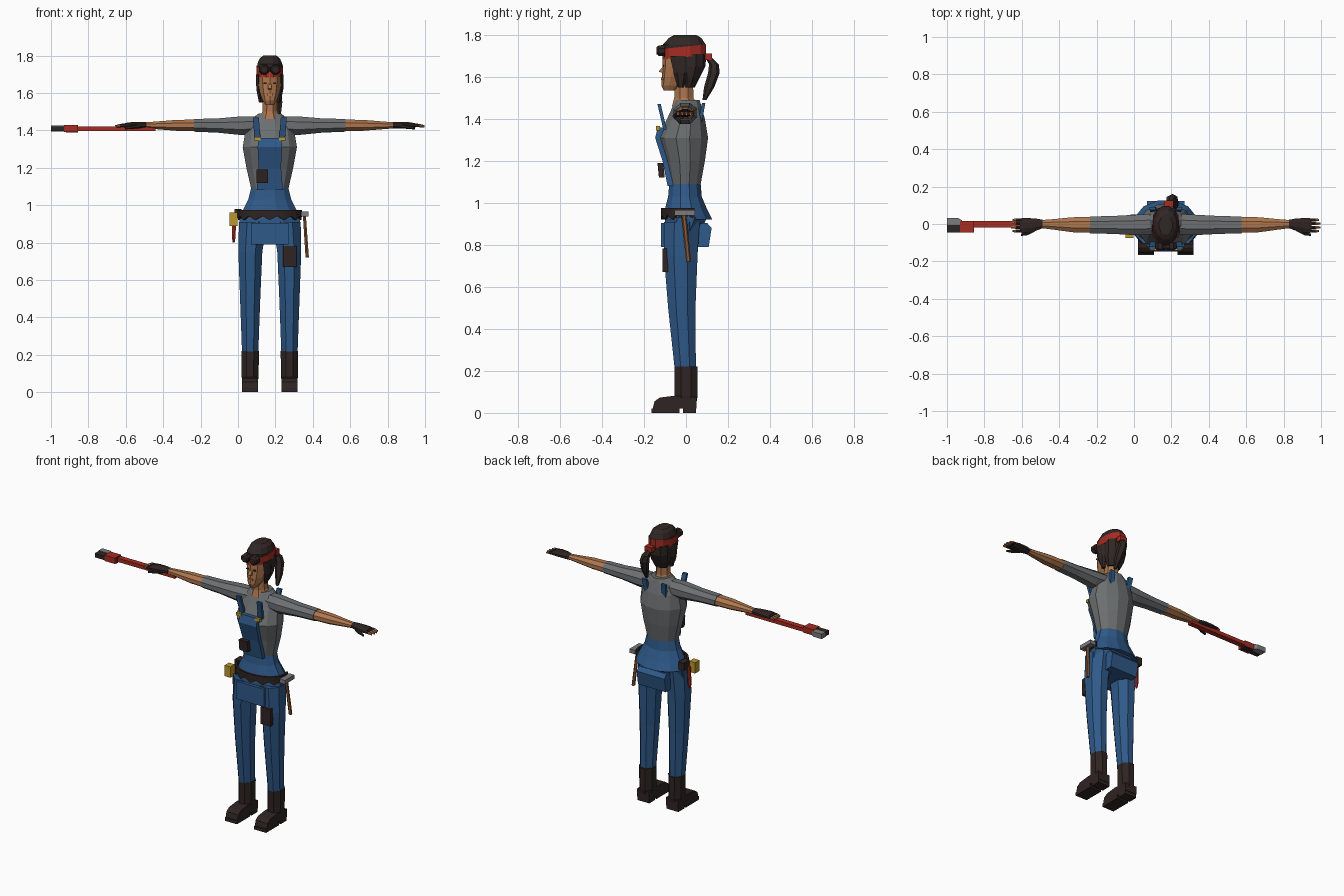
import bpy, bmesh, math

if "Cube" in bpy.data.objects:
    bpy.data.objects.remove(bpy.data.objects["Cube"], do_unlink=True)

CX = 0.17  # body midline; the long tool pushes the figure off centre


def material(name, colour):
    m = bpy.data.materials.new(name)
    m.use_nodes = True
    m.diffuse_color = (*colour, 1)
    m.node_tree.nodes["Principled BSDF"].inputs["Base Color"].default_value = (*colour, 1)
    return m


blue = material("denim blue", (.028, .1, .25))
grey = material("shirt grey", (.15, .16, .165))
skin = material("skin", (.42, .18, .075))
dark = material("dark leather", (.028, .018, .016))
hair = material("dark hair", (.03, .02, .018))
red = material("red", (.38, .025, .016))
yellow = material("yellow", (.5, .3, .025))
metal = material("steel", (.2, .2, .21))
wood = material("wood", (.25, .1, .04))


def make(name, verts, faces, mats, rule=None):
    """Mesh object from parts; rule(face centre) picks the second material."""
    me = bpy.data.meshes.new(name)
    bm = bmesh.new()
    vs = [bm.verts.new((x + CX, y, z)) for x, y, z in verts]
    for f in faces:
        bm.faces.new([vs[i] for i in f])
    bmesh.ops.recalc_face_normals(bm, faces=bm.faces)
    for f in bm.faces:
        if rule and rule(f.calc_center_median()):
            f.material_index = 1
    bm.to_mesh(me)
    bm.free()
    for m in mats:
        me.materials.append(m)
    ob = bpy.data.objects.new(name, me)
    bpy.context.collection.objects.link(ob)
    return ob


def bridge(name, axis, loops, mats, rule=None):
    """Join outlines placed along an axis and cap both ends."""
    place = {"x": lambda t, a, b: (t, a, b),
             "y": lambda t, a, b: (a, t, b),
             "z": lambda t, a, b: (a, b, t)}[axis]
    n = len(loops[0][1])
    verts = [place(t, a, b) for t, outline in loops for a, b in outline]
    faces = [list(range(n)), list(range(len(verts) - n, len(verts)))]
    for k in range(len(loops) - 1):
        for i in range(n):
            j = (i + 1) % n
            faces.append((k * n + i, k * n + j, k * n + n + j, k * n + n + i))
    return make(name, verts, faces, mats, rule)


def loft(name, axis, rings, mats, n=8, rule=None):
    """Rings are (position, centre a, centre b, radius a, radius b), flat sides outward."""
    grow = 1 / math.cos(math.pi / n)
    angles = [(i + .5) * math.tau / n for i in range(n)]
    loops = [(t, [(a + ra * grow * math.cos(w), b + rb * grow * math.sin(w)) for w in angles])
             for t, a, b, ra, rb in rings]
    return bridge(name, axis, loops, mats, rule)


def prism(name, axis, outline, lo, hi, mat):
    return bridge(name, axis, [(lo, outline), (hi, outline)], [mat])


def box(name, xs, ys, zs, mat):
    (a, b), (c, d) = xs, ys
    return prism(name, "z", [(a, c), (b, c), (b, d), (a, d)], zs[0], zs[1], mat)


# Torso: grey shirt above, denim waist and flared hip below
loft("torso", "z", [(.92, 0, .01, .163, .115), (.97, 0, 0, .145, .1), (1.03, 0, -.005, .115, .08),
                    (1.09, 0, -.005, .1, .075), (1.2, 0, -.005, .125, .095),
                    (1.31, 0, -.015, .145, .12), (1.4, 0, 0, .13, .09),
                    (1.46, 0, .005, .1, .068), (1.49, 0, .005, .06, .06)],
     [grey, blue], 12, lambda c: c.z < 1.09)
loft("bib", "z", [(1.08, 0, -.06, .07, .028), (1.2, 0, -.08, .06, .032),
                  (1.31, 0, -.113, .065, .034), (1.36, 0, -.1, .062, .034)], [blue], 4)
loft("chest_pocket", "z", [(1.12, -.04, -.115, .03, .014), (1.19, -.04, -.122, .03, .014)], [dark], 4)
loft("pelvis", "z", [(.79, 0, -.02, .1, .07), (.85, 0, -.02, .16, .082), (.93, 0, 0, .163, .1)], [blue])
box("front_flap", (-.1, .1), (-.12, -.06), (.79, .905), blue)
prism("back_pouch", "x", [(.04, .9), (.1, .905), (.122, .88), (.108, .79), (.05, .79)], -.1, .1, blue)

# Belt: front arc with a zigzag lower edge
STEPS = 16
sweep = [math.pi - .35 + i * (math.pi + .7) / STEPS for i in range(STEPS + 1)]
arc = [(.172 * math.cos(w), .118 * math.sin(w)) for w in sweep]
verts = [(x, y, .975) for x, y in arc]
verts += [(x, y, .92 + .022 * (i % 2)) for i, (x, y) in enumerate(arc)]
belt = make("belt", verts, [(i, i + 1, i + STEPS + 2, i + STEPS + 1) for i in range(STEPS)], [dark])
belt.modifiers.new("thickness", "SOLIDIFY").thickness = .012
box("belt_pouch", (-.19, -.15), (-.01, .05), (.93, .98), dark)

# Parts that repeat on both sides
for side, s in (("right", -1), ("left", 1)):
    # Straps and buckles
    loft(side + "_front_strap", "z", [(1.35, s * .065, -.1, .016, .008),
                                      (1.47, s * .075, -.128, .016, .008)], [blue], 4)
    loft(side + "_back_strap", "z", [(1.38, s * .06, .065, .016, .01),
                                     (1.475, s * .07, .084, .016, .008)], [blue], 4)
    box(side + "_buckle", sorted((s * .05, s * .085)), (-.142, -.125), (1.345, 1.365), yellow)

    # Legs and boots
    loft(side + "_leg", "z", [(.2, s * .105, -.003, .043, .05), (.5, s * .105, -.02, .054, .065),
                              (.75, s * .104, -.025, .064, .08), (.91, s * .09, -.02, .075, .085)], [blue])
    loft(side + "_boot_shaft", "z", [(.05, s * .105, 0, .04, .05), (.08, s * .105, 0, .045, .055),
                                     (.22, s * .105, 0, .047, .055)], [dark])
    inner, outer = sorted((s * .062, s * .148))
    prism(side + "_boot_foot", "x", [(-.158, .022), (-.15, .055), (-.125, .073), (-.05, .082),
                                     (.05, .075), (.05, .022)], inner, outer, dark)
    box(side + "_sole", (inner, outer), (-.165, -.03), (0, .022), dark)
    box(side + "_heel", (inner, outer), (-.015, .047), (0, .03), dark)

    # Arm: sleeve, bare forearm, gloved hand and fingertips
    loft(side + "_sleeve", "x", [(s * .05, 0, 1.43, .055, .045), (s * .15, -.005, 1.425, .055, .05),
                                 (s * .28, -.005, 1.426, .048, .038),
                                 (s * .405, -.005, 1.427, .045, .034)], [grey])
    loft(side + "_forearm", "x", [(s * .4, -.005, 1.427, .042, .031), (s * .5, -.004, 1.427, .04, .029),
                                  (s * .6, -.002, 1.427, .028, .021),
                                  (s * .69, 0, 1.427, .019, .014)], [skin])
    loft(side + "_glove", "x", [(s * .66, 0, 1.427, .023, .017), (s * .7, -.004, 1.428, .034, .018),
                                (s * .755, -.008, 1.428, .04, .015),
                                (s * .78, -.008, 1.427, .038, .01)], [dark])
    for k in range(4):
        y = -.038 + k * .02
        tip = .83 - .007 * abs(k - 1.5)
        loft(f"{side}_finger_{k}", "x", [(s * .77, y, 1.427, .008, .008), (s * .8, y, 1.426, .008, .008),
                                         (s * tip, y, 1.422, .005, .005)],
             [dark, skin], 6, lambda c: abs(c.x - CX) > .79)
    loft(side + "_thumb", "x", [(s * .7, -.028, 1.423, .012, .01), (s * .74, -.05, 1.418, .01, .009),
                                (s * .775, -.058, 1.412, .006, .006)], [dark], 6)

    # Hair lock, goggle lens and eye
    loft(side + "_hair_lock", "z", [(1.55, s * .048, -.025, .01, .012), (1.62, s * .06, -.025, .012, .03),
                                    (1.7, s * .062, -.03, .012, .04)], [hair], 6)
    loft(side + "_goggle", "y", [(-.1, s * .03, 1.725, .028, .027), (-.13, s * .03, 1.725, .027, .025),
                                 (-.14, s * .03, 1.725, .018, .017)], [dark])
    box(side + "_eye", sorted((s * .016, s * .034)), (-.112, -.104), (1.649, 1.656), hair)

# Head
loft("neck", "z", [(1.46, 0, -.005, .06, .062), (1.5, 0, -.01, .04, .046), (1.61, 0, -.01, .035, .042)], [skin])
loft("face", "z", [(1.535, 0, -.075, .022, .03), (1.56, 0, -.065, .038, .05), (1.6, 0, -.05, .053, .062),
                   (1.65, 0, -.035, .061, .074), (1.71, 0, -.02, .064, .088)], [skin], 10)
prism("nose", "x", [(-.1, 1.66), (-.131, 1.625), (-.1, 1.615)], -.01, .01, skin)
box("lips", (-.016, .016), (-.119, -.105), (1.585, 1.596), skin)
loft("back_hair", "z", [(1.55, 0, .012, .042, .028), (1.6, 0, .02, .062, .045),
                        (1.65, 0, .026, .068, .063), (1.71, 0, .026, .068, .068)], [hair], 10)
loft("hair_cap", "z", [(1.69, 0, -.008, .066, .1), (1.755, 0, -.008, .067, .101),
                       (1.785, 0, -.004, .054, .078), (1.8, 0, -.004, .035, .052)], [hair], 12)
band = loft("headband", "z", [(1.695, 0, -.008, .071, .104), (1.745, 0, -.008, .071, .104)], [red], 12)
for v in band.data.vertices:
    v.co.z += .1 * v.co.y
box("band_knot", (-.01, .04), (.09, .125), (1.68, 1.712), red)
loft("ponytail", "z", [(1.49, .052, .088, .008, .008), (1.55, .047, .11, .02, .021),
                       (1.62, .036, .133, .025, .024), (1.66, .026, .133, .022, .02),
                       (1.69, .016, .11, .012, .014)], [hair], 6)

# Hammer, thigh pocket, tape measure and screwdriver
box("hammer_head", (.168, .207), (-.055, .042), (.94, .966), metal)
loft("hammer_handle", "z", [(.72, .2, .012, .009, .01), (.945, .185, -.01, .008, .01)], [wood], 6)
box("thigh_pocket", (.07, .142), (-.112, -.085), (.67, .782), dark)
box("tape_measure", (-.215, -.172), (-.075, -.03), (.89, .96), yellow)
loft("screwdriver", "z", [(.8, -.193, -.005, .005, .006), (.83, -.193, -.005, .01, .01),
                          (.94, -.19, 0, .01, .01)], [red], 6)

# Long wrench held in the right hand
box("wrench_handle", (-1.1, -.61), (-.02, .016), (1.396, 1.42), red)
box("wrench_collar", (-1.1, -1.025), (-.045, .016), (1.391, 1.429), red)
box("wrench_nut", (-1.09, -1.025), (-.03, .01), (1.388, 1.427), dark)
box("wrench_lower_jaw", (-1.17, -1.1), (-.045, -.005), (1.396, 1.422), dark)
prism("wrench_hook_jaw", "z", [(-1.17, -.005), (-1.09, -.005), (-1.09, .02), (-1.11, .032), (-1.17, .032)],
      1.393, 1.425, metal)
